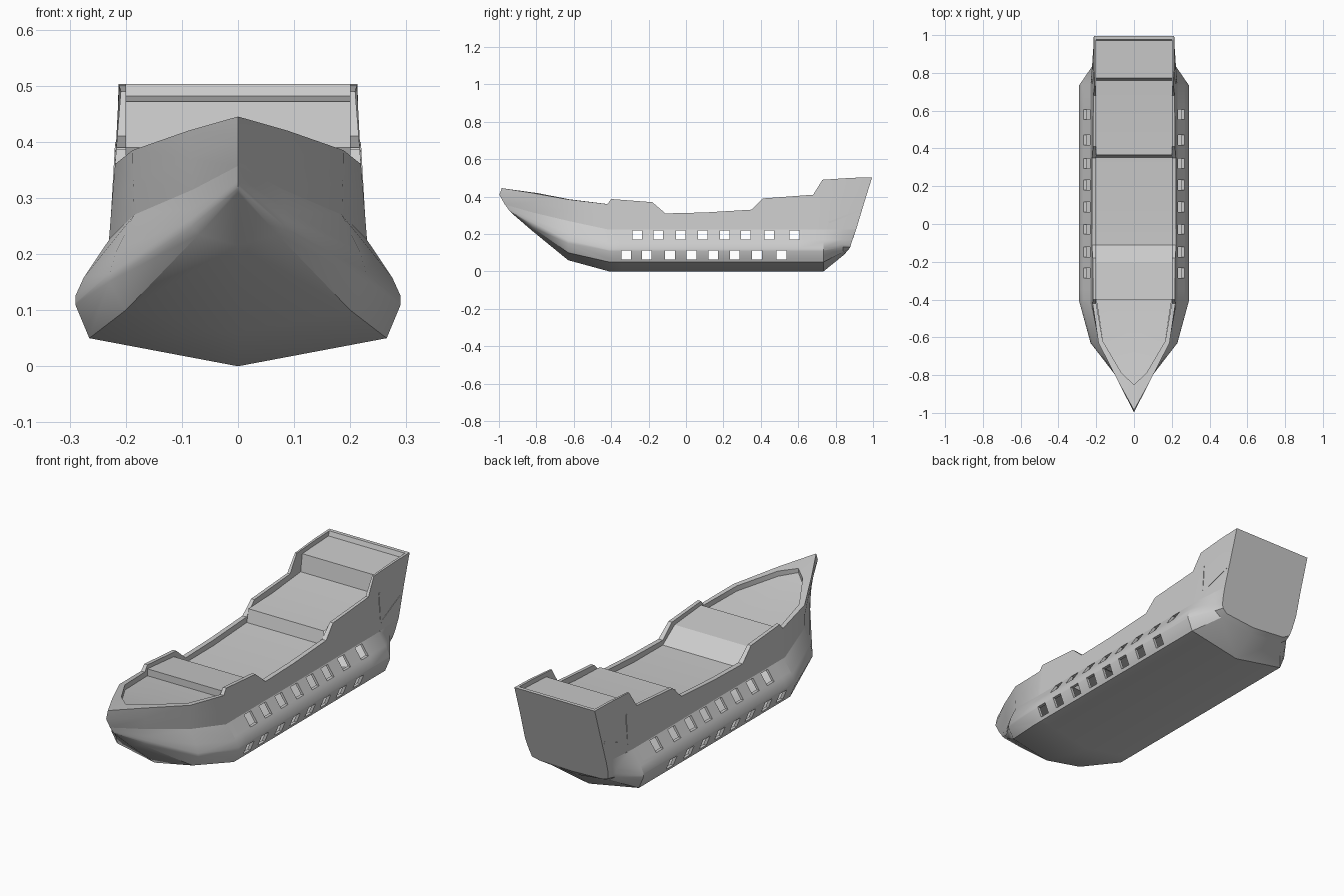
import bpy, bmesh
from mathutils import Vector

if "Cube" in bpy.data.objects:
    bpy.data.objects.remove(bpy.data.objects["Cube"])


def finish(bm, name, angle=0.5):
    bmesh.ops.remove_doubles(bm, verts=bm.verts, dist=0.0005)
    bmesh.ops.recalc_face_normals(bm, faces=bm.faces)
    me = bpy.data.meshes.new(name)
    bm.to_mesh(me)
    bm.free()
    ob = bpy.data.objects.new(name, me)
    bpy.context.collection.objects.link(ob)
    bpy.ops.object.select_all(action='DESELECT')
    ob.select_set(True)
    bpy.context.view_layer.objects.active = ob
    bpy.ops.object.shade_smooth_by_angle(angle=angle)
    return ob


def loft(rows, sides=(1, -1)):
    """Skin consecutive half sections on both sides of the centre line."""
    bm = bmesh.new()
    for s in sides:
        grid = [[bm.verts.new((s * x, y, z)) for x, y, z in r] for r in rows]
        for a, b in zip(grid, grid[1:]):
            for i in range(len(a) - 1):
                bm.faces.new((a[i], a[i + 1], b[i + 1], b[i]))
    bmesh.ops.remove_doubles(bm, verts=bm.verts, dist=0.0005)
    bmesh.ops.recalc_face_normals(bm, faces=bm.faces)
    return bm


def section(y, pts):
    return [(x, y, z) for x, z in pts]


# Lower hull: half sections from stem to stern, keel up to the knuckle line
mid = [(0, 0), (.265, .05), (.29, .11), (.29, .125), (.275, .158), (.23, .225)]
stem = [(0, -.93, .31), (0, -.937, .317), (0, -.945, .325),
        (0, -.948, .33), (0, -.955, .34), (0, -.968, .357)]
stern = [(0, .862, .108), (.17, .87, .118), (.2, .88, .132),
         (.205, .882, .145), (.21, .89, .17), (.215, .91, .225)]
hull = loft([
    stem,
    section(-.82, [(0, .215), (.07, .235), (.083, .25), (.084, .262), (.083, .28), (.08, .315)]),
    section(-.63, [(0, .06), (.2, .1), (.23, .15), (.229, .165), (.217, .205), (.185, .27)]),
    section(-.41, mid),
    section(.735, mid),
    section(.84, [(0, .085), (.18, .105), (.215, .13), (.216, .145), (.218, .17), (.222, .225)]),
    stern])

# Two rows of gun ports, opened in the flat middle of the hull
ports = [(y, .17, .22) for y in (-.26, -.148, -.028, .09, .207, .32, .445, .58)]
ports += [(y, .065, .113) for y in (-.32, -.21, -.085, .03, .145, .26, .38, .51)]
W = .026


def cut(co, no):
    f = [f for f in hull.faces if -.411 < f.calc_center_median().y < .736]
    g = f + list({e for q in f for e in q.edges}) + list({v for q in f for v in q.verts})
    bmesh.ops.bisect_plane(hull, geom=g, plane_co=co, plane_no=no)


for z in (.065, .113, .17, .22):
    cut((0, 0, z), (0, 0, 1))
for y, lo, hi in ports:
    for e in (-W, W):
        cut((0, y + e, 0), (0, 1, 0))
opened = []
for f in hull.faces:
    c = f.calc_center_median()
    if abs(c.x) > .2 and any(abs(c.y - y) < W and lo < c.z < hi for y, lo, hi in ports):
        opened.append(f)
bmesh.ops.delete(hull, geom=opened, context='FACES')
# Short jambs folded inward around every port
rims = [e for e in hull.edges if e.is_boundary
        and all(-.4 < v.co.y < .72 and .06 < v.co.z < .2205 for v in e.verts)]
new = bmesh.ops.extrude_edge_only(hull, edges=rims)['geom']
for v in new:
    if isinstance(v, bmesh.types.BMVert):
        v.co.x -= .015 if v.co.x > 0 else -.015
finish(hull, "lower_hull")

# Upper sides and bulwarks: knuckle, sheer, inner edge, inner foot
rows = [
    [(0, -.968, .357), (0, -.998, .41), (0, -.985, .445), (0, -.85, .425), (0, -.85, .36)],
    [(.08, -.82, .315), (.084, -.823, .37), (.088, -.825, .42), (.065, -.79, .418), (.065, -.79, .34)],
    [(.185, -.63, .27), (.187, -.63, .33), (.188, -.63, .385), (.165, -.62, .385), (.165, -.62, .3)]]
for y, z in [(-.42, .36), (-.4, .387), (-.18, .37), (-.11, .31), (.1, .315), (.35, .33),
             (.41, .39), (.68, .41), (.73, .49)]:
    x = .23 - (z - .225) * .08
    rows.append([(.23, y, .225), ((x + .23) / 2, y, (z + .225) / 2), (x, y, z), (.2, y, z), (.2, y, .265)])
rows.append([(.222, .84, .225), (.216, .86, .36), (.212, .88, .5), (.2, .88, .5), (.2, .86, .3)])
rows.append([(.215, .91, .225), (.213, .952, .365), (.213, .995, .503), (.2, .985, .503), (.2, .93, .3)])
finish(loft(rows), "upper_sides")

# Decks: foredeck, waist, quarterdeck and poop in one stepped profile
fore = [(0, -.85, .405), (.065, -.79, .393), (.165, -.62, .36), (.2, -.4, .335)]
rest = [(.2, y, z) for y, z in [(-.4, .368), (-.2, .35), (-.11, .287), (.1, .288), (.352, .303),
                                (.366, .363), (.55, .37), (.76, .39), (.772, .472), (.985, .482)]]
for name, prof in (("foredeck", fore), ("main_decks", [(.2, -.4, .335)] + rest)):
    finish(loft([[(0, y, z), (x, y, z)] for x, y, z in prof]), name)

# Transom closing the raked stern, with a little thickness at the rail
bm = bmesh.new()
half = stern + [(.213, .952, .365), (.213, .995, .503)]
ring = half + [(-x, y, z) for x, y, z in reversed(half) if x > 0]
f = bm.faces.new([bm.verts.new(p) for p in ring])
ext = bmesh.ops.extrude_face_region(bm, geom=[f])['geom']
for v in ext:
    if isinstance(v, bmesh.types.BMVert):
        v.co.y -= .018
        v.co.x *= .98
finish(bm, "transom")


# Quarter trims: upright and sloping ledge beside the stern
def bar(bm, a, b, t):
    """Square bar between two points, standing slightly proud of the side."""
    a, b = Vector(a), Vector(b)
    side = Vector((1, 0, 0))
    up = (b - a).cross(side).normalized()
    ends = []
    for p in (a, b):
        ends.append([bm.verts.new(p + side * i * t + up * j * t)
                     for i, j in ((-1, -1), (1, -1), (1, 1), (-1, 1))])
    bm.faces.new(ends[0])
    bm.faces.new(ends[1])
    for i in range(4):
        k = (i + 1) % 4
        bm.faces.new((ends[0][i], ends[0][k], ends[1][k], ends[1][i]))


bm = bmesh.new()
for s in (1, -1):
    bar(bm, (s * .222, .76, .26), (s * .214, .76, .4), .005)
    bar(bm, (s * .222, .76, .26), (s * .211, .925, .325), .005)
finish(bm, "quarter_trims")
